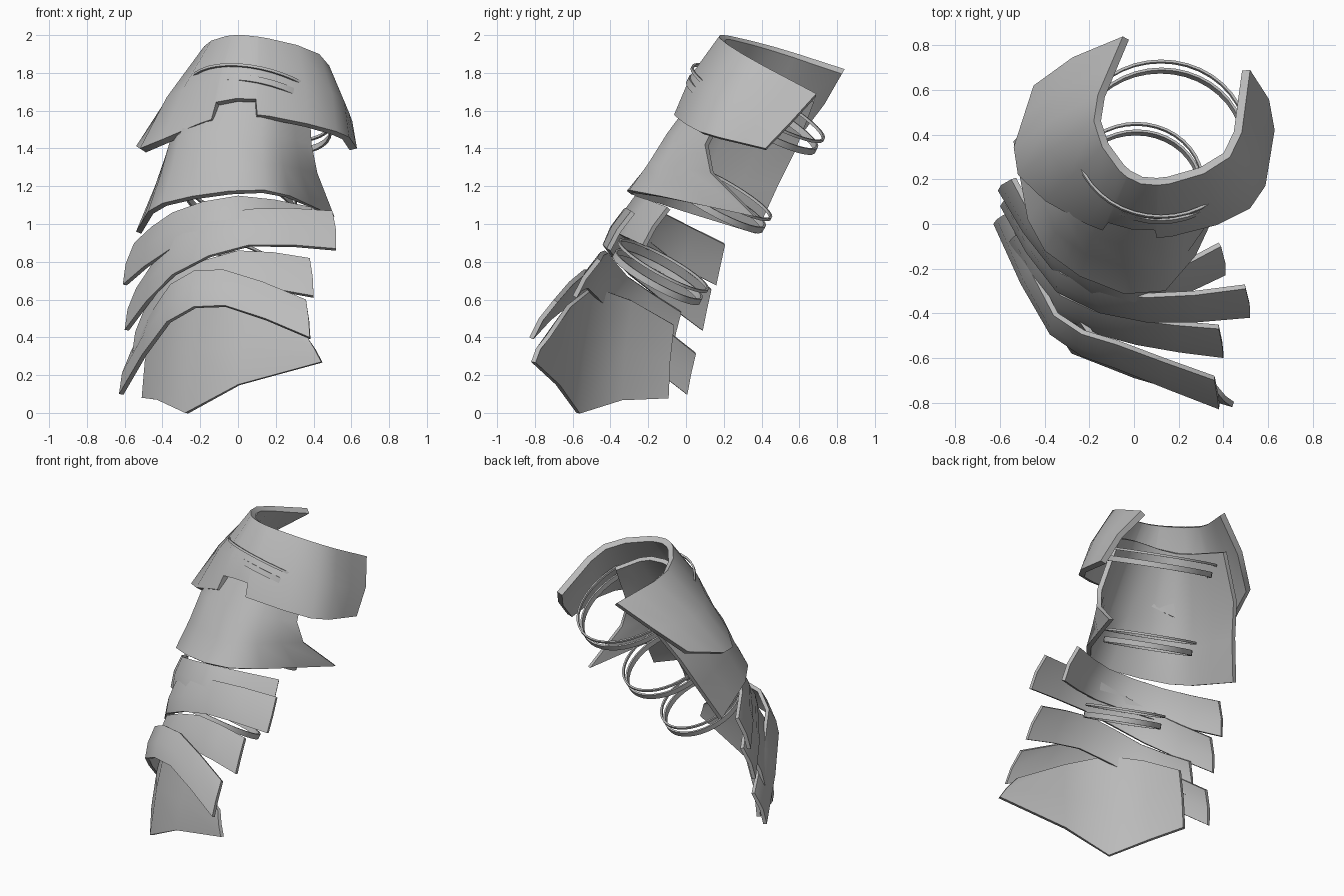
import bpy
import bmesh
import math
from mathutils import Vector

default_cube = bpy.data.objects.get("Cube")
if default_cube:
    bpy.data.objects.remove(default_cube, do_unlink=True)

# One plain grey for the whole armour
GREY = (0.5, 0.5, 0.5, 1)
metal = bpy.data.materials.new("plain_grey")
metal.use_nodes = True
metal.diffuse_color = GREY
metal.node_tree.nodes["Principled BSDF"].inputs["Base Color"].default_value = GREY


def spline(points, t):
    """Point at t (from zero to one) on a smooth curve through the given points."""
    knots = [Vector(p) for p in points]
    knots = [knots[0] * 2 - knots[1]] + knots + [knots[-1] * 2 - knots[-2]]
    spans = len(points) - 1
    span = min(int(t * spans + 1e-6), spans - 1)
    u = t * spans - span
    a, b, c, d = knots[span:span + 4]
    start, end = (c - a) / 2, (d - b) / 2
    return b + start * u + (3 * (c - b) - 2 * start - end) * u ** 2 \
        + (2 * (b - c) + start + end) * u ** 3


def even(count):
    """Evenly spaced parameters along a rim."""
    return [i / count for i in range(count + 1)]


def bulged(top, bottom, centre, amount):
    """Return top, middle and bottom rows, the middle pushed off the limb axis."""
    middle = []
    for a, b in zip(top, bottom):
        point = (a + b) / 2
        outward = (point.xy - Vector(centre)).normalized()
        middle.append(point + outward.to_3d() * amount)
    return [top, middle, bottom]


def shell(name, rows, thickness, closed=False):
    """Skin rows of points (top to bottom, left to right) and thicken inward."""
    bm = bmesh.new()
    grid = [[bm.verts.new(point) for point in row] for row in rows]
    for upper, lower in zip(grid, grid[1:]):
        count = len(upper)
        for i in range(count if closed else count - 1):
            j = (i + 1) % count
            bm.faces.new((upper[i], lower[i], lower[j], upper[j]))
    mesh = bpy.data.meshes.new(name)
    bm.to_mesh(mesh)
    bm.free()
    mesh.materials.append(metal)
    obj = bpy.data.objects.new(name, mesh)
    bpy.context.collection.objects.link(obj)
    solid = obj.modifiers.new("thickness", "SOLIDIFY")
    solid.thickness = thickness
    solid.offset = -1
    bpy.ops.object.select_all(action="DESELECT")
    obj.select_set(True)
    bpy.context.view_layer.objects.active = obj
    bpy.ops.object.modifier_apply(modifier=solid.name)
    bpy.ops.object.shade_smooth_by_angle(angle=math.radians(50))


# Upper cuff: open at the back, with a notch in the front of its lower rim
cuff_top = [(-.05, .84, 1.82), (-.18, .46, 1.94), (.03, .18, 2),
            (.43, .3, 1.9), (.52, .69, 1.69)]
cuff_rim = [(-.45, .62, 1.5), (-.52, .22, 1.4), (-.02, -.06, 1.58),
            (.52, .07, 1.49), (.63, .42, 1.4)]
NOTCH = .052
steps = even(12)
for edge in (NOTCH - .002, NOTCH + .002):
    steps += [.5 - edge, .5 + edge]
steps.sort()
upper = [spline(cuff_top, t) for t in steps]
lower = [spline(cuff_rim, t) for t in steps]
cuff = bulged(upper, lower, (.1, .5), .03)
# The notch slides its rim points up along the cuff's own surface
cuff[-1] = [low.lerp(mid, .4) if abs(t - .5) < NOTCH else low
            for t, mid, low in zip(steps, cuff[1], lower)]
shell("upper_cuff", cuff, .04)

# Forearm guard: narrow under the cuff, flared at its lower rim
guard = [
    [(-.2, .68, 1.66), (-.15, .25, 1.82), (.15, .17, 1.84), (.37, .26, 1.74)],
    [(-.37, .58, 1.4), (-.31, .03, 1.47), (.12, -.1, 1.48), (.39, .1, 1.42)],
    [(-.44, .48, 1.2), (-.35, -.04, 1.29), (.13, -.2, 1.32), (.42, .13, 1.27)],
    [(-.54, .37, .96), (-.4, -.12, 1.11), (.14, -.3, 1.18), (.51, .36, 1.04)],
]
shell("forearm_guard", [[spline(row, t) for t in even(9)] for row in guard], .03)

# Overlapping wrist plates: each upper edge drops to its lower edge by one rule
DROP = [(-.06, -.05, -.22), (0, -.1, -.19), (.02, -.13, -.2)]
LIMB = (.1, .2)
plates = {
    "first": [(-.55, .2, .9), (-.35, -.12, 1.06), (0, -.27, 1.15), (.39, -.1, 1.09)],
    "second": [(-.54, .13, .66), (-.33, -.22, .93), (.05, -.33, 1.08), (.5, -.29, 1.07)],
    "third": [(-.5, -.03, .54), (-.33, -.32, .73), (0, -.43, .86), (.38, -.47, .82)],
    "fourth": [(-.57, .05, .32), (-.36, -.41, .68), (-.08, -.54, .76), (.36, -.7, .6)],
}
for place, edge in plates.items():
    upper = [spline(edge, t) for t in even(6)]
    lower = [point + spline(DROP, t) for point, t in zip(upper, even(6))]
    shell(place + "_wrist_plate", bulged(upper, lower, LIMB, .015), .025)

# Hand shield: pointed at the bottom
shield_top = [(-.45, -.07, .47), (-.2, -.5, .67), (.36, -.74, .41)]
shield_rim = [(-.51, -.1, .08), (-.43, -.35, .07), (-.28, -.58, 0),
              (0, -.69, .15), (.44, -.82, .27)]
upper = [spline(shield_top, t) for t in even(4)]
lower = [spline(shield_rim, t) for t in even(4)]
shell("hand_shield", bulged(upper, lower, LIMB, .015), .025)


def strap(name, centre, radius, width):
    """A thin flat hoop, tipped up at the front and leaning to the left side."""
    tilt, lean = math.radians(28), math.radians(12)
    back = Vector((0, math.cos(tilt), -math.sin(tilt)))
    across = Vector((math.cos(lean), 0, -math.sin(lean)))
    axis = across.cross(back).normalized()
    turns = [math.tau * t for t in even(40)[:-1]]
    circle = [centre + (across * math.cos(a) + back * math.sin(a)) * radius for a in turns]
    rows = [[point + axis * offset for point in circle] for offset in (width / 2, -width / 2)]
    shell(name, rows, .012, closed=True)


# Pairs of hoops that hold the armour to the arm
hoops = {
    "upper": ((.12, .38, 1.64), .4),
    "middle": ((.01, .18, 1.18), .31),
    "wrist": ((-.03, -.12, .78), .27),
}
for place, (centre, radius) in hoops.items():
    strap(place + "_thin_hoop", Vector(centre), radius, .015)
    strap(place + "_wide_hoop", Vector(centre) - Vector((0, .03, .06)), radius * .97, .035)
